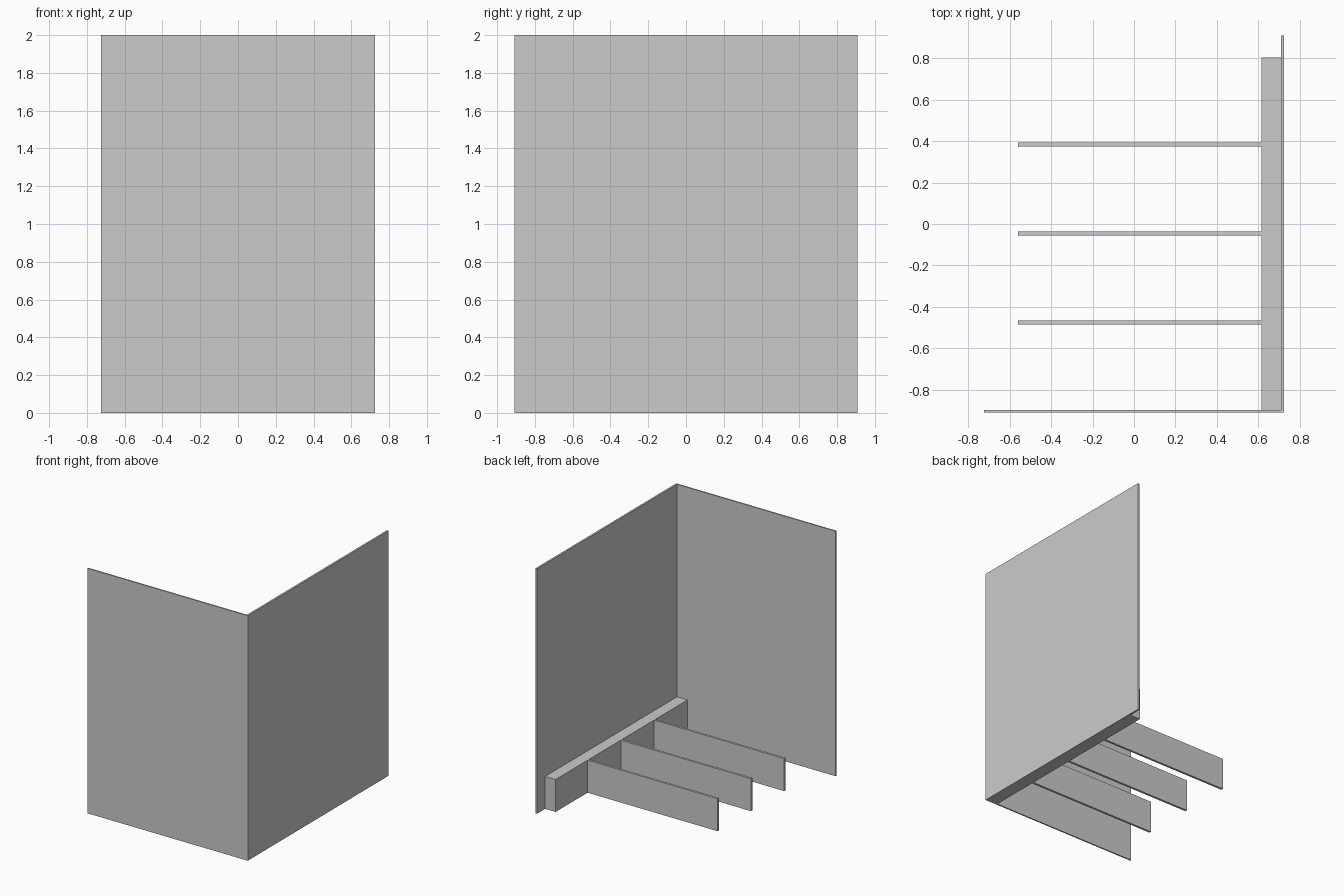
import bpy

if "Cube" in bpy.data.objects:
    bpy.data.objects.remove(bpy.data.objects["Cube"], do_unlink=True)

# Single grey material
grey = bpy.data.materials.new("light_grey")
grey.use_nodes = True
colour = (0.6, 0.6, 0.6, 1)
grey.diffuse_color = colour
grey.node_tree.nodes["Principled BSDF"].inputs["Base Color"].default_value = colour


def box(name, low, high):
    """Add a box spanning two opposite corners."""
    bpy.ops.mesh.primitive_cube_add(size=1)
    ob = bpy.context.object
    ob.name = name
    ob.location = [(a + b) / 2 for a, b in zip(low, high)]
    ob.scale = [b - a for a, b in zip(low, high)]
    bpy.ops.object.transform_apply(location=True, rotation=False, scale=True)
    ob.data.materials.append(grey)
    return ob


HALF_X, HALF_Y, HEIGHT = 0.724, 0.908, 2.0
WALL_IN = 0.709      # inner face of the left wall
FRONT_IN = -0.897    # inner face of the front wall
BEAM_IN = 0.615      # inner face of the beam
BEAM_TOP = 0.265

# Two tall walls meeting at a corner
box("left_wall", (WALL_IN, -HALF_Y, 0), (HALF_X, HALF_Y, HEIGHT))
box("front_wall", (-HALF_X, -HALF_Y, 0), (WALL_IN, FRONT_IN, HEIGHT))

# Low beam along the left wall
box("base_beam", (BEAM_IN, FRONT_IN, 0), (WALL_IN, 0.803, BEAM_TOP))

# Evenly spaced low dividers reaching out from the beam
for i in range(3):
    y = -0.475 + i * 0.429
    box(f"divider_{i + 1}", (-0.56, y - 0.009, 0), (BEAM_IN, y + 0.009, BEAM_TOP))
